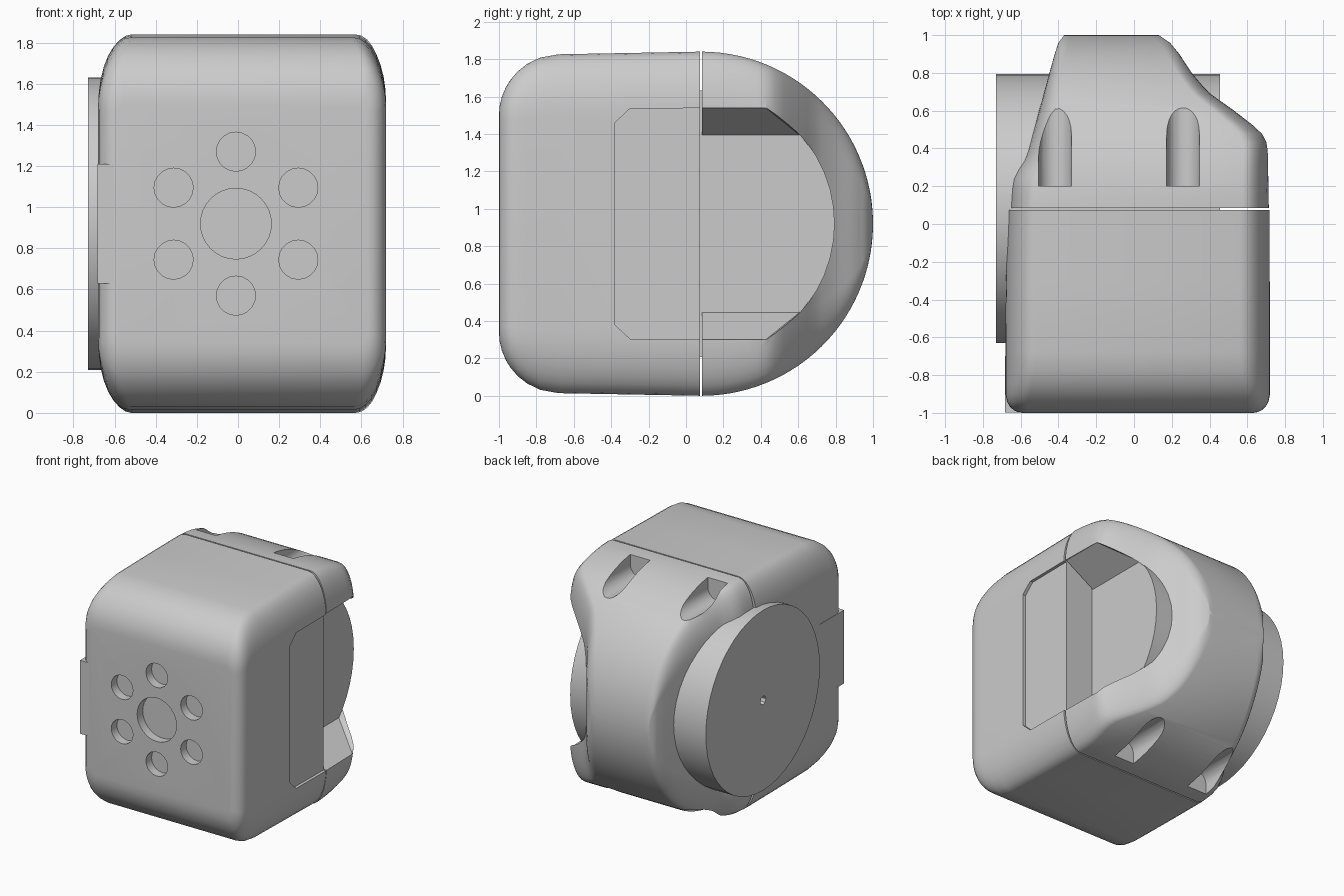
import bpy, bmesh
from math import sin, cos, pi, sqrt
from mathutils import Vector, Matrix

if "Cube" in bpy.data.objects:
    bpy.data.objects.remove(bpy.data.objects["Cube"])

CZ, CY = 0.92, 0.08          # drum axis height and depth


def make(name, bm):
    bmesh.ops.recalc_face_normals(bm, faces=bm.faces)
    me = bpy.data.meshes.new(name)
    bm.to_mesh(me)
    bm.free()
    ob = bpy.data.objects.new(name, me)
    bpy.context.collection.objects.link(ob)
    return ob


def loft(name, rings):
    bm = bmesh.new()
    vs = [[bm.verts.new(p) for p in r] for r in rings]
    n = len(vs[0])
    for a, b in zip(vs, vs[1:]):
        for i in range(n):
            bm.faces.new((a[i], a[(i + 1) % n], b[(i + 1) % n], b[i]))
    bm.faces.new(vs[0])
    bm.faces.new(vs[-1])
    return make(name, bm)


def section(y, xl, xr, h, rx, rz, n=8):
    # rounded rectangle with elliptical corners, at depth y
    pts = []
    for k, (sx, sz) in enumerate(((1, 1), (-1, 1), (-1, -1), (1, -1))):
        cx = xr - rx if sx > 0 else xl + rx
        for i in range(n + 1):
            a = k * pi / 2 + i * pi / 2 / n
            pts.append((cx + rx * cos(a), y, CZ + sz * (h - rz) + rz * sin(a)))
    return pts


def cylinder(name, r, depth, axis, loc, seg=32):
    bm = bmesh.new()
    rot = Matrix.Rotation(pi / 2, 4, 'Y' if axis == 'X' else 'X')
    bmesh.ops.create_cone(bm, cap_ends=True, segments=seg, radius1=r, radius2=r,
                          depth=depth, matrix=Matrix.Translation(loc) @ rot)
    return make(name, bm)


def box(name, lo, hi):
    lo, hi = Vector(lo), Vector(hi)
    bm = bmesh.new()
    bmesh.ops.create_cube(bm, size=1, matrix=Matrix.Translation((lo + hi) / 2)
                          @ Matrix.Diagonal((*(hi - lo), 1)))
    return make(name, bm)


def cut(ob, cutter):
    cutter.hide_render = True
    m = ob.modifiers.new("cut", 'BOOLEAN')
    m.operation, m.solver, m.object = 'DIFFERENCE', 'EXACT', cutter
    bpy.context.view_layer.objects.active = ob
    bpy.ops.object.modifier_apply(modifier=m.name)
    bpy.data.objects.remove(cutter)


def lerp_table(table, t):
    for (a, va), (b, vb) in zip(table, table[1:]):
        if t <= b:
            return va + (vb - va) * (t - a) / (b - a)
    return table[-1][1]


# Front housing: rounded box lofted from front face to the seam
rings = []
for y in (-1, -0.996, -0.985, -0.965, -0.94, -0.9, -0.85, -0.78, -0.68, -0.3, CY - 0.005):
    d = max(0, -0.68 - y)
    h = 0.58 + sqrt(max(0, 0.1024 - d * d)) + 0.02 * (y + 1) / 1.08
    e = max(0, -0.9 - y)
    inset = 0.09 - 0.9 * sqrt(max(0, 0.01 - e * e))
    t = min(1, (h - 0.58) / 0.32)
    rings.append(section(y, -0.68 + inset + 0.015 * max(0, y + 0.4), 0.72 - inset, h,
                         0.04 + 0.12 * t, 0.05 + 0.28 * t))
front = loft("front_housing", rings)

# Rear housing: half-round shell tapering in plan
left = [(0.08, -0.66), (0.22, -0.65), (0.27, -0.63), (0.35, -0.575), (0.5, -0.53),
        (0.9, -0.42), (0.96, -0.40), (1.0, -0.37)]
right = [(0.08, 0.715), (0.42, 0.71), (0.46, 0.695), (0.5, 0.66), (0.6, 0.53), (0.7, 0.39),
         (0.8, 0.305), (0.9, 0.24), (0.96, 0.19), (1.0, 0.13)]
rings = []
for i in range(29):
    a = 0.006 + (pi / 2 - 0.03) * i / 28
    y, h = CY + 0.92 * sin(a), 0.92 * cos(a)
    xl, xr = lerp_table(left, y), lerp_table(right, y)
    rings.append(section(y, xl, xr, h, 0.14 * (xr - xl) / 1.37, 0.33 * h / 0.92))
rear = loft("rear_housing", rings)

# Side opening in the rear housing with sloped upper and lower walls
bm = bmesh.new()
for x, lim in ((0.45, 0.47), (0.70, 0.62), (1.0, 0.62)):
    bm.verts.new((x, 0, CZ + lim))
    bm.verts.new((x, 0, CZ - lim))
    ye = sqrt(0.71 ** 2 - lim ** 2)
    for i in range(25):
        z = lim * sin(pi * (i / 24 - 0.5))
        bm.verts.new((x, CY + sqrt(0.71 ** 2 - z * z), CZ + z))
bmesh.ops.convex_hull(bm, input=bm.verts)
cut(rear, make("opening_cutter", bm))

# Screw slots on top and bottom of the rear housing
for x in (-0.418, 0.26):
    for s in (1, -1):
        arc = [(0.087 * cos(pi + pi * i / 12), 0.835 + 0.087 * sin(pi + pi * i / 12))
               for i in range(13)] + [(0.087, 1.2), (-0.087, 1.2)]
        cut(rear, loft("slot_cutter", [[(x + u, y, CZ + s * v) for u, v in arc]
                                       for y in (0.2, 1.2)]))

# Shallow side panel recess with clipped corners
outline = [(0.3, 0.62), (-0.3, 0.615), (-0.38, 0.54), (-0.38, -0.54), (-0.3, -0.615), (0.3, -0.62)]
cut(front, loft("panel_cutter", [[(x, y, CZ + z) for y, z in outline] for x in (0.695, 1.0)]))

# Front mounting holes
cut(front, cylinder("hole_cutter", 0.172, 0.2, 'Y', (-0.01, -1.03, CZ)))
for k in range(6):
    a = pi / 2 + k * pi / 3
    cut(front, cylinder("hole_cutter", 0.095, 0.2, 'Y',
                        (-0.01 + 0.35 * cos(a), -1.03, CZ + 0.35 * sin(a)), 20))

# Output drum through both housings, with centre hole
drum = cylinder("output_drum", 0.712, 1.186, 'X', (-0.137, CY + 0.003, CZ), 48)
cut(drum, cylinder("centre_cutter", 0.035, 0.3, 'X', (-0.73, CY, CZ), 8))

# Cable tab filling the front left corner
box("connector_tab", (-0.683, -0.998, 0.63), (-0.56, -0.7, 1.21))

for ob in (front, rear, drum):
    bpy.ops.object.select_all(action='DESELECT')
    ob.select_set(True)
    bpy.context.view_layer.objects.active = ob
    bpy.ops.object.shade_smooth_by_angle(angle=0.5)
